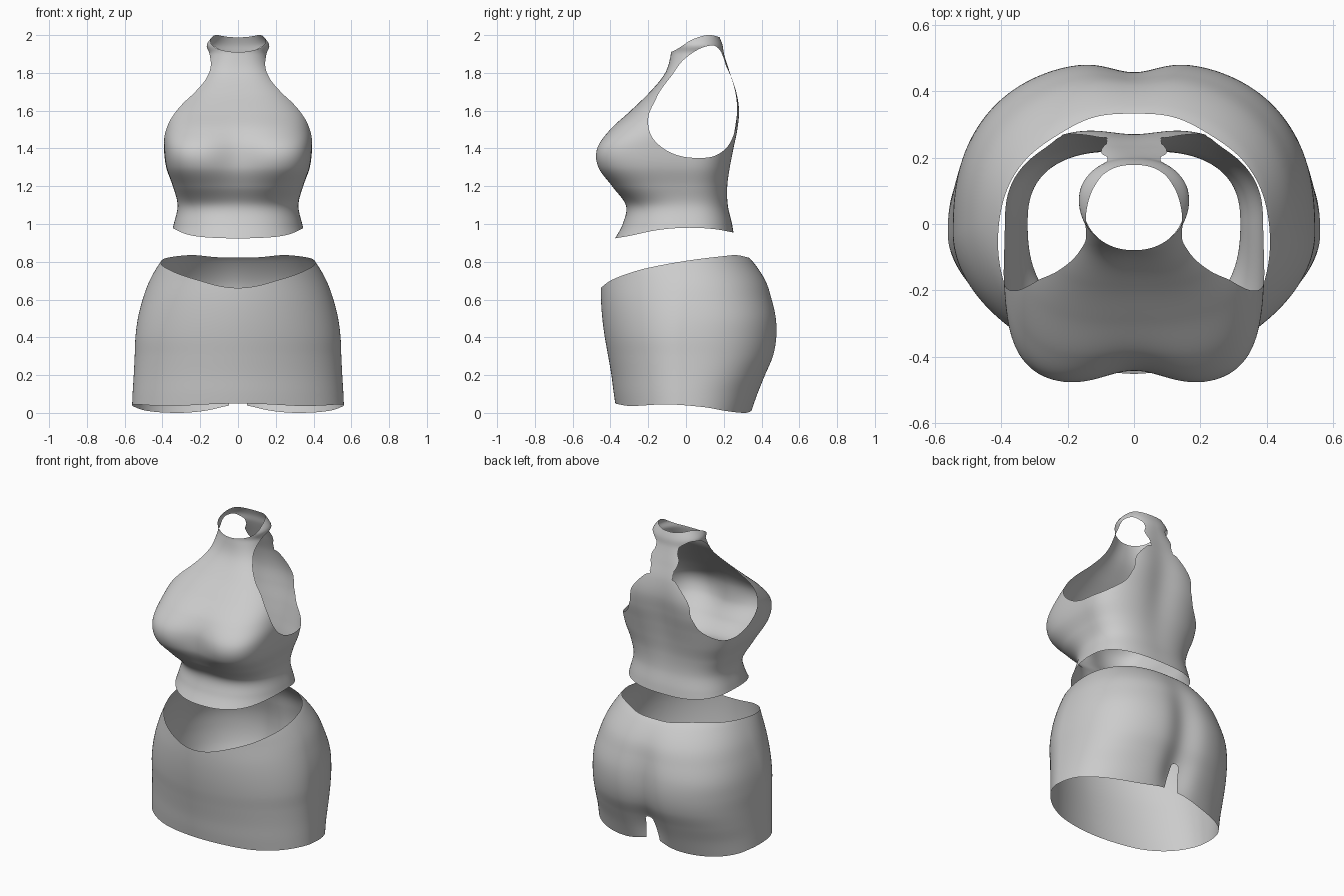
import bpy, bmesh, math

COLUMNS = 192

cube = bpy.data.objects.get("Cube")
if cube:
    bpy.data.objects.remove(cube, do_unlink=True)

fabric = bpy.data.materials.new("light grey fabric")
fabric.use_nodes = True
GREY = (0.6, 0.6, 0.6, 1)
fabric.diffuse_color = GREY
fabric.node_tree.nodes["Principled BSDF"].inputs["Base Color"].default_value = GREY


def curve(keys, t):
    """Smooth interpolation through rows of (t, value, value, ...)."""
    last = len(keys) - 1
    t = min(max(t, keys[0][0]), keys[last][0])
    i = 0
    while i < last - 1 and t > keys[i + 1][0]:
        i += 1

    def slope(k, j):
        a, b = keys[max(k - 1, 0)], keys[min(k + 1, last)]
        return (b[j] - a[j]) / (b[0] - a[0])

    p, q = keys[i], keys[i + 1]
    h = q[0] - p[0]
    u = (t - p[0]) / h
    s = u * u * (3 - 2 * u)
    return [p[j] * (1 - s) + q[j] * s
            + h * u * (1 - u) * ((1 - u) * slope(i, j) - u * slope(i + 1, j))
            for j in range(1, len(p))]


def bell(x, width):
    return math.exp(-(x / width) ** 2)


def loft(keys, rows, front_dip, back_dip):
    """Tube of rounded sections: z, half width, front, back, middle, front and back squareness."""
    bm = bmesh.new()
    rings = []
    low, high = keys[0][0], keys[-1][0]
    for r in range(rows + 1):
        z = low + (high - low) * r / rows
        width, front, back, mid, front_n, back_n = curve(keys, z)
        ring = []
        for k in range(COLUMNS):
            a = math.tau * (k + 0.5) / COLUMNS
            c, s = math.cos(a), math.sin(a)
            n = back_n if s > 0 else front_n
            rad = (abs(c) ** n + abs(s) ** n) ** (-1 / n)
            x = width * rad * c
            if s > 0:
                y = mid + (back - mid) * rad * s - back_dip(x, z) * s
            else:
                y = mid + (mid - front) * rad * s - front_dip(x, z) * s
            ring.append(bm.verts.new((x, y, z)))
        rings.append(ring)
    for a, b in zip(rings, rings[1:]):
        for k in range(COLUMNS):
            m = (k + 1) % COLUMNS
            bm.faces.new((a[k], a[m], b[m], b[k]))
    return bm


def trim(bm, field):
    """Cut the cloth along field = 0 and drop the negative side."""
    value = {v: field(*v.co) for v in bm.verts}
    cut = []
    for e in list(bm.edges):
        a, b = e.verts
        fa, fb = value[a], value[b]
        if (fa < 0) != (fb < 0):
            cut.append(bmesh.utils.edge_split(e, a, fa / (fa - fb))[1])
    bmesh.ops.connect_verts(bm, verts=cut)
    bmesh.ops.delete(bm, geom=[v for v, f in value.items() if f < 0], context='VERTS')


def finish(bm, name):
    mesh = bpy.data.meshes.new(name)
    bm.to_mesh(mesh)
    bm.free()
    mesh.materials.append(fabric)
    mesh.shade_smooth()
    obj = bpy.data.objects.new(name, mesh)
    bpy.context.collection.objects.link(obj)


# Halter top: body sections from hem to collar
top_keys = [
    (.9, .37, -.39, .26, 0, 2.3, 2.6),
    (1, .34, -.335, .245, 0, 2.3, 2.6),
    (1.1, .32, -.32, .225, 0, 2.4, 2.6),
    (1.2, .345, -.4, .225, 0, 3.2, 2.6),
    (1.3, .38, -.475, .24, 0, 4, 2.7),
    (1.4, .392, -.48, .26, 0, 4.2, 2.8),
    (1.5, .39, -.41, .28, 0, 3.4, 3),
    (1.6, .36, -.295, .29, 0, 3, 3),
    (1.7, .28, -.19, .275, .04, 3, 3),
    (1.8, .19, -.11, .24, .07, 2.8, 3),
    (1.9, .155, -.08, .205, .07, 2.2, 2.4),
    (1.95, .165, -.08, .195, .07, 2, 2.2),
    (2.01, .12, -.075, .17, .07, 2, 2.2),
]
top = loft(top_keys, 110,
           lambda x, z: .045 * bell(x, .13) * bell(z - 1.36, .14),
           lambda x, z: .022 * bell(x, .11) * bell(z - 1.5, .3))

# Armholes: side outline turned into radius by angle around its middle
HOLE_Y, HOLE_Z = .05, 1.62
outline = [(.27, 1.6), (.26, 1.72), (.215, 1.83), (.18, 1.92), (.14, 1.945),
           (0, 1.88), (-.08, 1.78), (-.16, 1.66), (-.2, 1.56), (-.185, 1.47),
           (-.12, 1.4), (-.03, 1.36), (.06, 1.35), (.15, 1.36), (.22, 1.41), (.26, 1.5)]
polar = sorted((math.atan2(z - HOLE_Z, y - HOLE_Y), math.hypot(y - HOLE_Y, z - HOLE_Z))
               for y, z in outline)
polar = ([(a - math.tau, r) for a, r in polar[-3:]] + polar
         + [(a + math.tau, r) for a, r in polar[:3]])


def armhole(x, y, z):
    dy, dz = y - HOLE_Y, z - HOLE_Z
    edge = curve(polar, math.atan2(dz, dy))[0]
    return max(math.hypot(dy, dz) - edge, .08 - abs(x))


trim(top, armhole)

# Neckline and hem of the top
neck = [(-.09, 1.905), (-.04, 1.93), (.03, 1.975), (.11, 2), (.15, 1.997), (.2, 1.98)]
top_hem = [(-.4, .92), (-.3, .937), (-.15, .968), (0, .98), (.15, .973), (.26, .953)]
trim(top, lambda x, y, z: curve(neck, y)[0] - z)
trim(top, lambda x, y, z: z - curve(top_hem, y)[0])
finish(top, "halter_top")

# Skirt: sections from hem to waist
skirt_keys = [
    (-.02, .563, -.363, .345, -.03, 1.9, 2.4),
    (.1, .558, -.382, .39, -.03, 1.9, 2.4),
    (.2, .552, -.395, .43, -.03, 1.9, 2.5),
    (.3, .547, -.412, .472, -.03, 1.9, 2.5),
    (.4, .543, -.43, .49, -.03, 1.9, 2.5),
    (.5, .53, -.443, .487, -.02, 1.9, 2.5),
    (.6, .505, -.45, .465, -.01, 1.9, 2.4),
    (.7, .468, -.45, .43, 0, 1.9, 2.3),
    (.8, .41, -.44, .36, 0, 2, 2.2),
    (.86, .36, -.42, .29, 0, 2, 2.2),
]
skirt = loft(skirt_keys, 80,
             lambda x, z: 0,
             lambda x, z: .035 * bell(x, .1) * (bell(z - .4, .3) + bell(z - .12, .15)))

# Waistline, hem and the slit at the back
waist = [(-.46, .655), (-.4, .7), (-.3, .74), (-.2, .768), (0, .805), (.2, .83), (.27, .835), (.34, .82)]
skirt_hem = [(-.38, .05), (-.3, .037), (-.1, .045), (.1, .03), (.2, .012), (.31, 0), (.36, .01)]
trim(skirt, lambda x, y, z: curve(waist, y)[0] - z)
trim(skirt, lambda x, y, z: z - curve(skirt_hem, y)[0] - (.04 * bell(x, .12) if y > 0 else 0))
trim(skirt, lambda x, y, z: max(abs(x) - .055 + .15 * z, z - .2, -y))
finish(skirt, "skirt")
